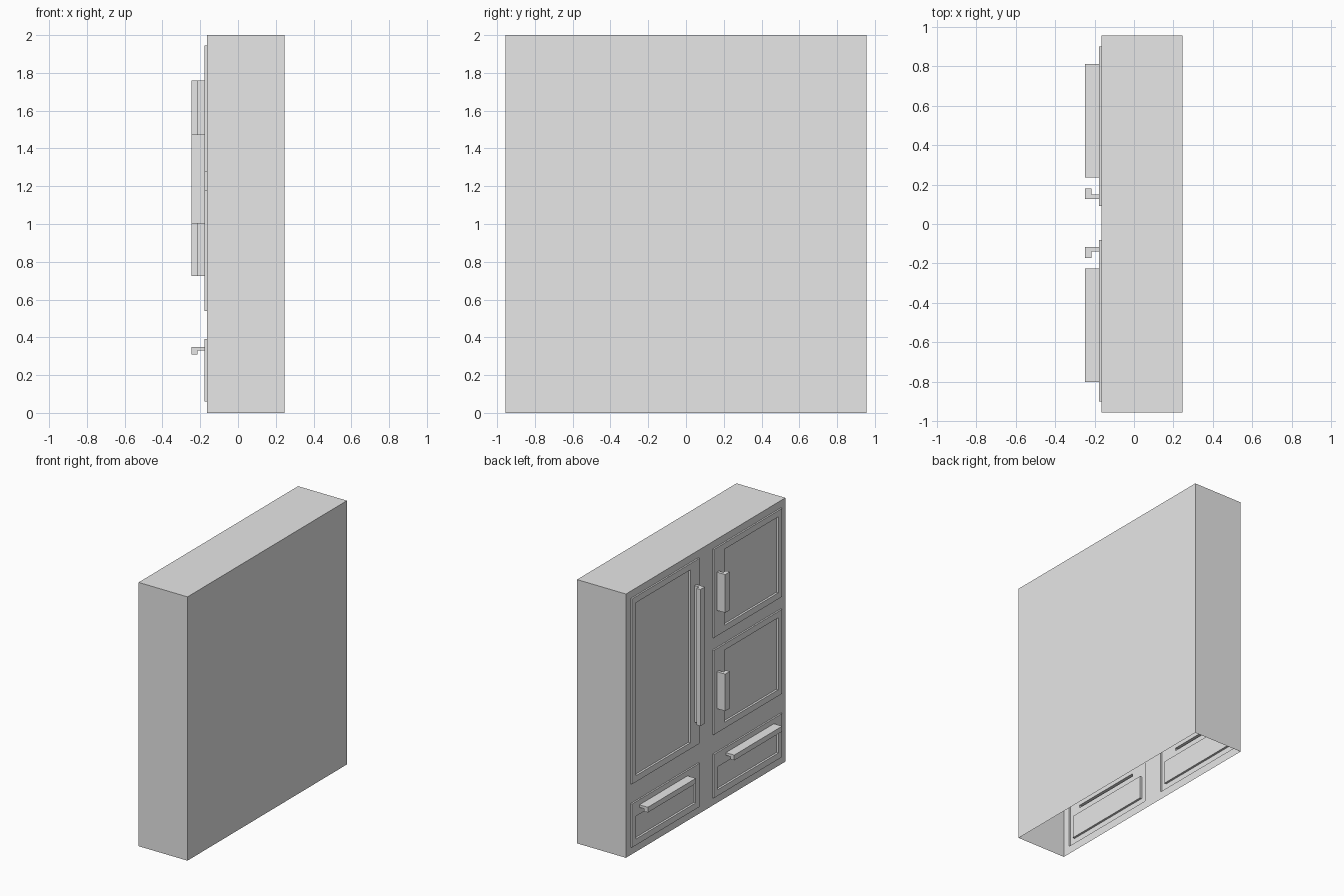
import bpy, bmesh
from mathutils import Vector

cube = bpy.data.objects.get("Cube")
if cube:
    bpy.data.objects.remove(cube)

grey = bpy.data.materials.new("light_grey")
grey.use_nodes = True
grey.diffuse_color = (0.8, 0.8, 0.8, 1)
grey.node_tree.nodes["Principled BSDF"].inputs["Base Color"].default_value = (0.8, 0.8, 0.8, 1)

BACK, WALL, FRAME, PANEL = 0.245, -0.165, -0.177, -0.161
LIP, TIP = -0.215, -0.247
HALF, HEIGHT = 0.955, 2.0


def face(bm, points, normal):
    """Add a face turned towards the given direction."""
    f = bm.faces.new([bm.verts.new(p) for p in points])
    f.normal_update()
    if f.normal.dot(Vector(normal)) < 0:
        f.normal_flip()


def sheet(bm, x, rect, holes=()):
    """Flat sheet facing -x with rectangular openings; rect = y0, y1, z0, z1."""
    ys = sorted({v for r in (rect, *holes) for v in r[:2]})
    zs = sorted({v for r in (rect, *holes) for v in r[2:]})
    for y0, y1 in zip(ys, ys[1:]):
        for z0, z1 in zip(zs, zs[1:]):
            y, z = (y0 + y1) / 2, (z0 + z1) / 2
            if not any(a < y < b and c < z < d for a, b, c, d in holes):
                face(bm, [(x, y0, z0), (x, y1, z0), (x, y1, z1), (x, y0, z1)], (-1, 0, 0))


def sleeve(bm, rect, x0, x1, sign):
    """Four walls around a rectangle, facing outwards (1) or inwards (-1)."""
    y0, y1, z0, z1 = rect
    for y, s in ((y0, -sign), (y1, sign)):
        face(bm, [(x0, y, z0), (x1, y, z0), (x1, y, z1), (x0, y, z1)], (0, s, 0))
    for z, s in ((z0, -sign), (z1, sign)):
        face(bm, [(x0, y0, z), (x1, y0, z), (x1, y1, z), (x0, y1, z)], (0, 0, s))


def finish(bm, name):
    bmesh.ops.remove_doubles(bm, verts=bm.verts, dist=0.0001)
    mesh = bpy.data.meshes.new(name)
    bm.to_mesh(mesh)
    bm.free()
    mesh.materials.append(grey)
    bpy.context.collection.objects.link(bpy.data.objects.new(name, mesh))


def handle(name, base, lip, span, upright):
    """Hollow L-profile grip: base = arm edges (outer, inner), lip = lip edge."""
    a, b = base
    profile = [(FRAME, a), (TIP, a), (TIP, lip), (LIP, lip), (LIP, b), (FRAME, b)]
    place = (lambda x, v, t: (x, v, t)) if upright else (lambda x, v, t: (x, t, v))
    bm = bmesh.new()
    ends = [[bm.verts.new(place(x, v, t)) for x, v in profile] for t in span]
    for i in range(len(profile) - 1):
        bm.faces.new([ends[0][i], ends[0][i + 1], ends[1][i + 1], ends[1][i]])
    # each end is split into arm and lip
    for e in ends:
        bm.faces.new([e[0], e[1], e[4], e[5]])
        bm.faces.new([e[1], e[2], e[3], e[4]])
    bmesh.ops.recalc_face_normals(bm, faces=bm.faces)
    finish(bm, name)


def door(name, rect, panel, slot):
    """Raised frame with a sunken panel and an opening behind the handle."""
    bm = bmesh.new()
    sheet(bm, FRAME, rect, (panel, slot))
    sleeve(bm, rect, WALL, FRAME, 1)
    sleeve(bm, panel, FRAME, PANEL, -1)
    sheet(bm, PANEL, panel)
    finish(bm, name)


# Doors and drawers, by column: frame edges, panel edge, arm, lip, drawer grip
columns = {
    "left": dict(inner=0.09, outer=0.90, panel=0.20, arm=(0.127, 0.15), lip=0.18, grip=(0.235, 0.81)),
    "right": dict(inner=-0.08, outer=-0.90, panel=-0.21, arm=(-0.117, -0.14), lip=-0.172, grip=(-0.80, -0.225)),
}
doors = [
    ("left", "tall_door", 0.54, 1.945, (0.725, 1.76)),
    ("right", "upper_door", 1.275, 1.945, (1.47, 1.76)),
    ("right", "lower_door", 0.54, 1.18, (0.725, 1.005)),
]
MARGIN = 0.047
openings = []

for side, name, z0, z1, span in doors:
    c = columns[side]
    y0, y1 = sorted((c["inner"], c["outer"]))
    inset = c["outer"] - MARGIN if side == "left" else c["outer"] + MARGIN
    p0, p1 = sorted((c["panel"], inset))
    rect = (y0, y1, z0, z1)
    openings.append(rect)
    door(name, rect, (p0, p1, z0 + MARGIN, z1 - MARGIN), (*sorted(c["arm"]), *span))
    handle(name + "_handle", c["arm"], c["lip"], span, True)

for side, c in columns.items():
    y0, y1 = sorted((c["inner"], c["outer"]))
    rect = (y0, y1, 0.06, 0.39)
    openings.append(rect)
    door(side + "_drawer", rect, (y0 + MARGIN, y1 - MARGIN, 0.107, 0.28), (*c["grip"], 0.33, 0.35))
    handle(side + "_drawer_handle", (0.35, 0.33), 0.31, c["grip"], False)

# Cabinet shell, open underneath
bm = bmesh.new()
sheet(bm, WALL, (-HALF, HALF, 0, HEIGHT), openings)
face(bm, [(BACK, -HALF, 0), (BACK, HALF, 0), (BACK, HALF, HEIGHT), (BACK, -HALF, HEIGHT)], (1, 0, 0))
face(bm, [(x, y, HEIGHT) for x, y in ((WALL, -HALF), (BACK, -HALF), (BACK, HALF), (WALL, HALF))], (0, 0, 1))
for y in (-HALF, HALF):
    face(bm, [(WALL, y, 0), (BACK, y, 0), (BACK, y, HEIGHT), (WALL, y, HEIGHT)], (0, y, 0))
finish(bm, "cabinet_body")
